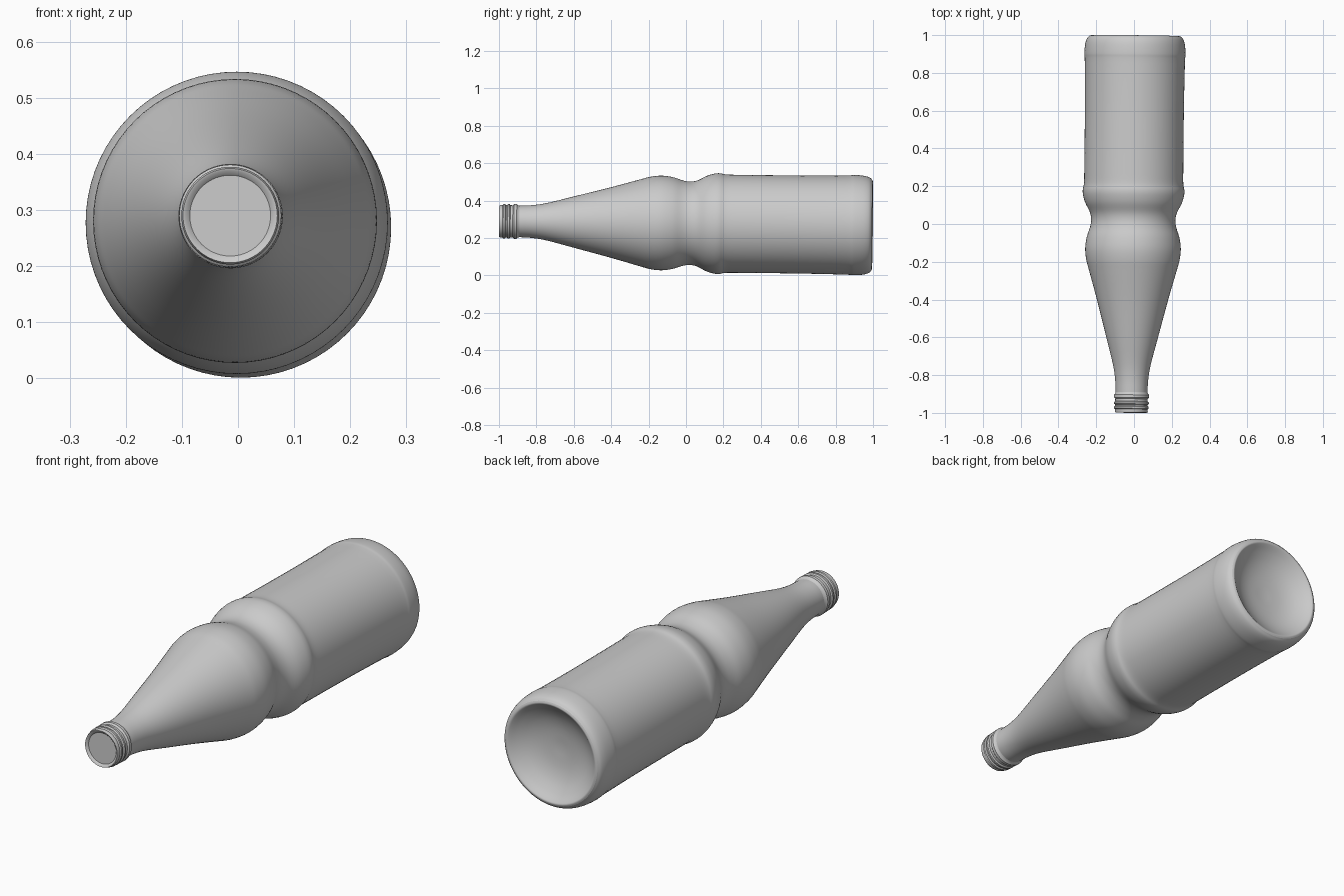
import bpy, bmesh, math
from mathutils import Vector, Matrix

if "Cube" in bpy.data.objects:
    bpy.data.objects.remove(bpy.data.objects["Cube"])

SEGMENTS = 72
# The bottle lies on its side with a very slight tilt of its axis
TILT = Matrix.Translation((-0.004, 0, 0.279)) @ Matrix.Rotation(-0.011, 4, 'X') @ Matrix.Rotation(-0.010, 4, 'Z')


def smooth_profile(points, steps=4):
    """Catmull-Rom curve through (y, radius) points."""
    p = [Vector(q) for q in points]
    p = [2 * p[0] - p[1]] + p + [2 * p[-1] - p[-2]]
    out = []
    for a, b, c, d in zip(p, p[1:], p[2:], p[3:]):
        for k in range(steps):
            t = k / steps
            out.append(0.5 * (2 * b + (c - a) * t + (2 * a - 5 * b + 4 * c - d) * t ** 2
                              + (3 * b - a - 3 * c + d) * t ** 3))
    return out + [p[-2]]


def lathe(name, profile):
    """Turn a (y, radius) profile around the Y axis; radius 0 closes an end."""
    bm = bmesh.new()
    rings = []
    for y, r in profile:
        if r < 1e-5:
            rings.append([bm.verts.new((0, y, 0))] * SEGMENTS)
            continue
        angles = [2 * math.pi * j / SEGMENTS for j in range(SEGMENTS)]
        rings.append([bm.verts.new((r * math.cos(a), y, r * math.sin(a))) for a in angles])
    for lo, hi in zip(rings, rings[1:]):
        for j in range(SEGMENTS):
            k = (j + 1) % SEGMENTS
            bm.faces.new(dict.fromkeys((lo[j], hi[j], hi[k], lo[k])))
    bm.transform(TILT)
    mesh = bpy.data.meshes.new(name)
    bm.to_mesh(mesh)
    bm.free()
    obj = bpy.data.objects.new(name, mesh)
    bpy.context.collection.objects.link(obj)
    bpy.ops.object.select_all(action='DESELECT')
    obj.select_set(True)
    bpy.context.view_layer.objects.active = obj
    bpy.ops.object.shade_smooth_by_angle(angle=math.radians(40))
    return obj


# Closed mouth with a shallow recess, then rounded thread ridges and collar
finish = [(-0.99, 0), (-0.99, 0.072), (-0.998, 0.08), (-0.999, 0.084), (-0.992, 0.087)]
for y, height in ((-0.972, 0.091), (-0.948, 0.092), (-0.912, 0.093)):
    half = 0.014 if y > -0.93 else 0.009
    finish += [(y - half, 0.086), (y - half * 0.5, height), (y + half * 0.5, height), (y + half, 0.086)]
finish.append((-0.89, 0.084))
lathe("neck_finish", finish)

# Neck, tapering shoulder, waist, ridge and straight body
lathe("bottle_body", smooth_profile([
    (-0.89, 0.084), (-0.82, 0.088), (-0.74, 0.101), (-0.6, 0.137), (-0.4, 0.189),
    (-0.25, 0.231), (-0.19, 0.247), (-0.13, 0.253), (-0.07, 0.245), (-0.02, 0.229),
    (0.02, 0.223), (0.06, 0.230), (0.11, 0.255), (0.15, 0.267), (0.18, 0.269),
    (0.215, 0.263), (0.3, 0.262), (0.6, 0.262), (0.85, 0.265), (0.9, 0.268),
    (0.95, 0.264), (0.98, 0.255), (0.994, 0.242)]))

# Rounded foot rim and concave punt under the base
lathe("base_punt", smooth_profile([
    (0.994, 0.242), (0.997, 0.232), (0.99, 0.221), (0.97, 0.195), (0.945, 0.15),
    (0.928, 0.09), (0.92, 0)], 3))
